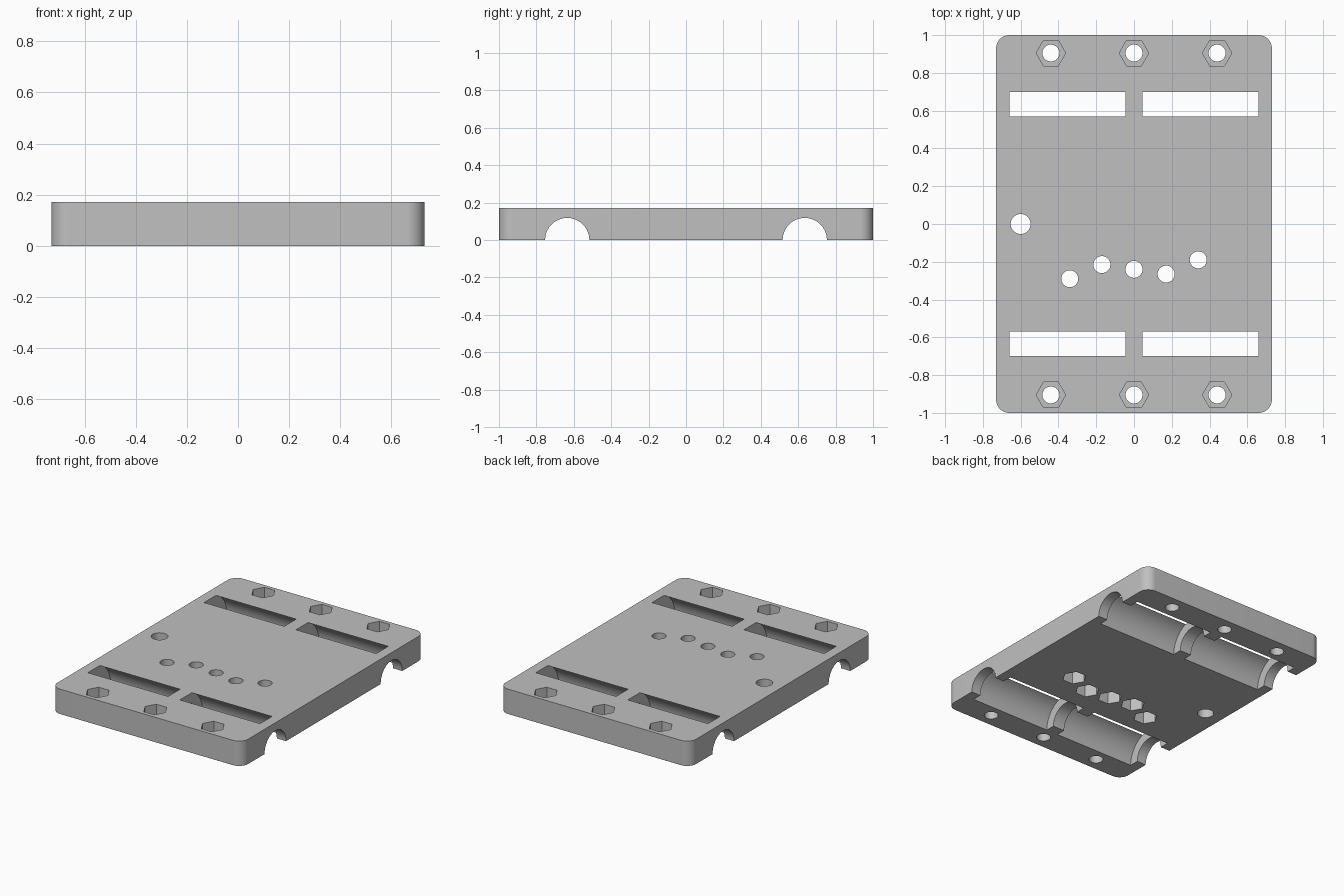
import bpy, bmesh, math
from mathutils import Matrix

cube = bpy.data.objects.get("Cube")
if cube:
    bpy.data.objects.remove(cube, do_unlink=True)

WIDTH, LENGTH, HEIGHT = 1.46, 2.0, 0.172
CORNER = 0.07
BEARING_Y = 0.635
BOLT_Y = 0.905

grey = bpy.data.materials.new("plain grey")
grey.use_nodes = True
colour = (0.53, 0.53, 0.53, 1)
grey.diffuse_color = colour
grey.node_tree.nodes["Principled BSDF"].inputs["Base Color"].default_value = colour


def make_object(name, bm):
    mesh = bpy.data.meshes.new(name)
    bm.to_mesh(mesh)
    bm.free()
    mesh.materials.append(grey)
    obj = bpy.data.objects.new(name, mesh)
    bpy.context.collection.objects.link(obj)
    return obj


# Rounded rectangular plate
bm = bmesh.new()
bmesh.ops.create_cube(bm, size=1, matrix=Matrix.Translation((0, 0, HEIGHT / 2))
                      @ Matrix.Diagonal((WIDTH, LENGTH, HEIGHT, 1)))
uprights = [e for e in bm.edges if abs(e.verts[0].co.z - e.verts[1].co.z) > 0.1]
bmesh.ops.bevel(bm, geom=uprights, offset=CORNER, offset_type='OFFSET',
                segments=14, profile=0.5, affect='EDGES')
plate = make_object("carriage_plate", bm)


def cut(radius, depth, centre, sides=48, along_x=False):
    """Cut a cylinder or prism out of the plate."""
    bm = bmesh.new()
    turn = Matrix.Rotation(math.pi / 2, 4, 'Y') if along_x else Matrix.Identity(4)
    # The cone primitive starts on +y, so turn the prism corners onto the x axis
    spin = Matrix.Rotation(math.pi / 2, 4, 'Z')
    bmesh.ops.create_cone(bm, cap_ends=True, segments=sides, radius1=radius,
                          radius2=radius, depth=depth,
                          matrix=Matrix.Translation(centre) @ turn @ spin)
    if sides == 6:
        # Keep two corners on the x axis whatever the primitive's start angle
        reach = max(abs(v.co.x - centre[0]) for v in bm.verts)
        if reach < radius * 0.95:
            bmesh.ops.rotate(bm, verts=bm.verts, cent=centre,
                             matrix=Matrix.Rotation(math.pi / 6, 3, 'Z'))
    cutter = make_object("cutter", bm)
    cutter.hide_render = True
    bpy.context.view_layer.objects.active = plate
    mod = plate.modifiers.new("cut", 'BOOLEAN')
    mod.operation = 'DIFFERENCE'
    mod.solver = 'EXACT'
    mod.object = cutter
    bpy.ops.object.modifier_apply(modifier=mod.name)
    mesh = cutter.data
    bpy.data.objects.remove(cutter, do_unlink=True)
    bpy.data.meshes.remove(mesh)


def cut_bolt(x, y, nut_z):
    """Through hole with a hexagonal nut recess centred on nut_z."""
    cut(0.045, 1, (x, y, 0), 32)
    cut(0.078, 0.18, (x, y, nut_z), 6)


bpy.ops.object.select_all(action='DESELECT')
plate.select_set(True)

for side in (-1, 1):
    # Rod channel and its two bearing pockets, which break through the top
    cut(0.118, 2, (0, side * BEARING_Y, 0), 64, along_x=True)
    for x in (-0.352, 0.352):
        cut(0.184, 0.614, (x, side * BEARING_Y, 0), 80, along_x=True)
    # Bolt row with nut recesses in the top
    for x in (-0.44, 0, 0.44):
        cut_bolt(x, side * BOLT_Y, HEIGHT)

# Middle bolts with nut recesses underneath
for x, y in ((-0.34, -0.29), (-0.17, -0.215), (0, -0.24), (0.17, -0.265), (0.34, -0.19)):
    cut_bolt(x, y, 0)

# Larger plain hole near the edge
cut(0.053, 1, (-0.6, 0, 0), 32)

bpy.ops.object.shade_smooth_by_angle(angle=math.radians(30))
